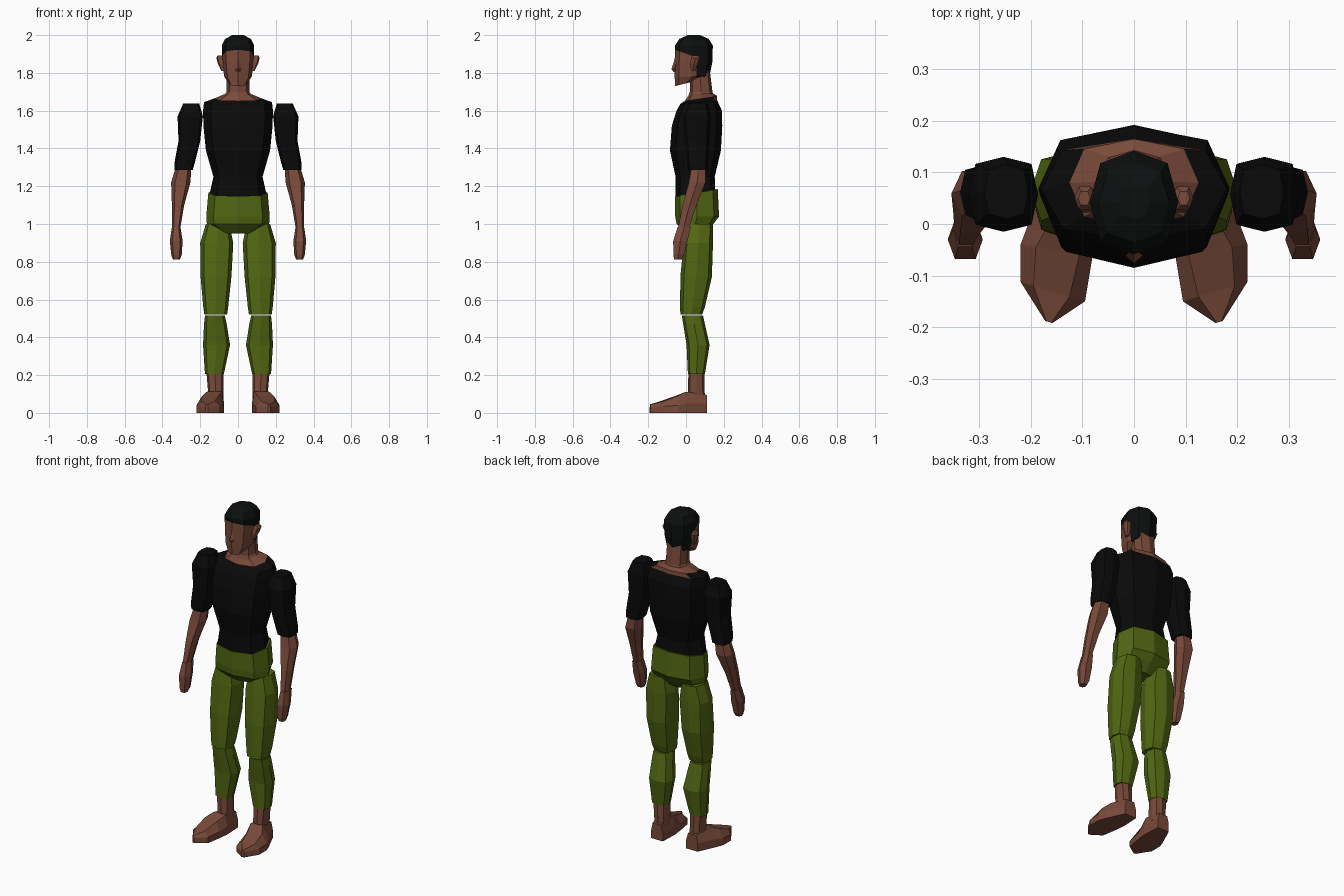
import bpy, bmesh, math
from mathutils import Vector


def material(name, rgb):
    m = bpy.data.materials.new(name)
    m.diffuse_color = (*rgb, 1)
    return m


SKIN = material("brown skin", (0.19, 0.068, 0.042))
SHIRT = material("black cloth", (0.003, 0.003, 0.003))
HAIR = material("black hair", (0.004, 0.005, 0.005))
GREEN = material("olive cloth", (0.085, 0.135, 0.006))


def finish(name, bm, mats, mirror=False):
    bmesh.ops.recalc_face_normals(bm, faces=bm.faces)
    me = bpy.data.meshes.new(name)
    bm.to_mesh(me)
    bm.free()
    for m in mats:
        me.materials.append(m)
    ob = bpy.data.objects.new(name, me)
    bpy.context.collection.objects.link(ob)
    if mirror:
        ob.modifiers.new("Mirror", 'MIRROR').use_mirror_merge = False
    return ob


def skin_rings(rings):
    """Closed low-poly tube through rings of points."""
    bm = bmesh.new()
    vs = [[bm.verts.new(p) for p in r] for r in rings]
    n = len(vs[0])
    for a, b in zip(vs, vs[1:]):
        for i in range(n):
            j = (i + 1) % n
            bm.faces.new((a[i], a[j], b[j], b[i]))
    bm.faces.new(vs[0])
    bm.faces.new(vs[-1])
    return bm


def loft(rows, n=8, p=0.75):
    """Rows: z, x min, x max, y min, y max, optional rise of z per y."""
    rings = []
    for z, x0, x1, y0, y1, *tilt in rows:
        t = tilt[0] if tilt else 0
        ring = []
        for i in range(n):
            c, s = math.cos(math.tau * i / n), math.sin(math.tau * i / n)
            c = math.copysign(abs(c) ** p, c) if abs(c) > 1e-6 else 0
            s = math.copysign(abs(s) ** p, s) if abs(s) > 1e-6 else 0
            dy = s * (y1 - y0) / 2
            ring.append(((x0 + x1) / 2 + c * (x1 - x0) / 2,
                         (y0 + y1) / 2 + dy, z + t * dy))
        rings.append(ring)
    return skin_rings(rings)


# Torso: shirt with a skin neckline
bm = loft([
    (1.16, -.15, .15, -.055, .155, .2),
    (1.25, -.13, .13, -.055, .152),
    (1.39, -.17, .17, -.085, .185),
    (1.52, -.183, .183, -.075, .192),
    (1.60, -.185, .185, -.05, .19),
    (1.645, -.18, .18, -.03, .165, .1),
    (1.665, -.125, .125, -.005, .165, .15),
    (1.69, -.065, .065, .02, .145)])
bm.normal_update()
for f in bm.faces:
    f.material_index = int(min(v.co.z for v in f.verts) > 1.648 or
                           max(v.co.z for v in f.verts) > 1.685)
finish("torso", bm, [SHIRT, SKIN])

# Trouser hips
finish("hips", loft([
    (.95, -.085, .085, .0, .10),
    (1.0, -.165, .165, -.05, .145),
    (1.04, -.168, .168, -.057, .175),
    (1.165, -.157, .157, -.058, .168, .18)]), [GREEN])

# Neck
finish("neck", loft([
    (1.66, -.085, .085, .005, .15),
    (1.70, -.06, .06, .02, .14),
    (1.82, -.06, .06, .02, .125)]), [SKIN])

# Head, cut along the hairline
bm = loft([
    (1.745, -.048, .048, -.057, .06, .25),
    (1.78, -.073, .073, -.06, .125, .05),
    (1.86, -.083, .083, -.06, .14),
    (1.945, -.086, .086, -.058, .142),
    (1.98, -.068, .068, -.035, .12),
    (2.0, -.03, .03, .01, .075)], p=0.8)
cuts = [(Vector((0, 0, 1.902)), Vector((0, .35, 1))),
        (Vector((0, .055, 0)), Vector((0, 1, 0)))]
for co, no in cuts:
    bmesh.ops.bisect_plane(bm, geom=bm.verts[:] + bm.edges[:] + bm.faces[:],
                           plane_co=co, plane_no=no)
for f in bm.faces:
    c = f.calc_center_median()
    over = (c - cuts[0][0]).dot(cuts[0][1]) > 0
    f.material_index = int(over or (c.y > .055 and c.z > 1.775))
finish("head", bm, [SKIN, HAIR])

# Nose and ears
finish("nose", loft([
    (1.805, -.012, .012, -.066, -.045),
    (1.82, -.017, .017, -.077, -.045),
    (1.87, -.006, .006, -.061, -.045)], 4), [SKIN])
finish("ear", loft([
    (1.81, .07, .088, .025, .05),
    (1.85, .07, .107, .02, .065),
    (1.88, .075, .115, .025, .075),
    (1.893, .085, .108, .035, .065)], 6), [SKIN], True)

# Arms
finish("sleeve", loft([
    (1.285, .24, .335, .012, .115),
    (1.32, .23, .337, .008, .115),
    (1.44, .2, .315, -.005, .122),
    (1.57, .186, .32, -.015, .13),
    (1.637, .205, .29, .01, .115)], p=0.6), [SHIRT], True)
finish("forearm", loft([
    (.98, .305, .348, -.045, .02),
    (1.1, .285, .35, -.022, .06),
    (1.22, .252, .354, .01, .108),
    (1.30, .247, .33, .025, .108)], 6), [SKIN], True)
finish("hand", loft([
    (.813, .308, .345, -.065, -.02),
    (.835, .298, .353, -.07, -.008),
    (.91, .293, .361, -.072, .012),
    (.985, .305, .35, -.048, .03)], 6), [SKIN], True)

# Legs
finish("thigh", loft([
    (.52, .058, .178, -.03, .085),
    (.56, .052, .184, -.031, .1),
    (.72, .035, .198, -.03, .137),
    (.90, .025, .2, -.012, .143),
    (1.0, .045, .17, .0, .143)]), [GREEN], True)
finish("calf", loft([
    (.205, .075, .175, .01, .10),
    (.36, .042, .185, .003, .125),
    (.47, .06, .18, -.015, .1),
    (.515, .07, .175, -.022, .09)]), [GREEN], True)
finish("ankle", loft([
    (.07, .078, .155, .008, .1),
    (.215, .078, .167, .013, .097)]), [SKIN], True)

# Feet: sections from heel to toe
rings = []
for yi, yo, x0, x1, a, b, side, top in [
        (.11, .11, .078, .155, .09, .145, .05, .095),
        (.0, .0, .073, .205, .085, .165, .05, .112),
        (-.06, -.04, .08, .22, .105, .19, .04, .09),
        (-.15, -.112, .095, .22, .125, .195, .035, .06),
        (-.192, -.188, .158, .172, .16, .17, .03, .045)]:
    pts = [(x0, 0), (x1, 0), (x1, side), (b, top), (a, top), (x0, side)]
    rings.append([(x, yi + (yo - yi) * (x - x0) / (x1 - x0), z)
                  for x, z in pts])
finish("foot", skin_rings(rings), [SKIN], True)
